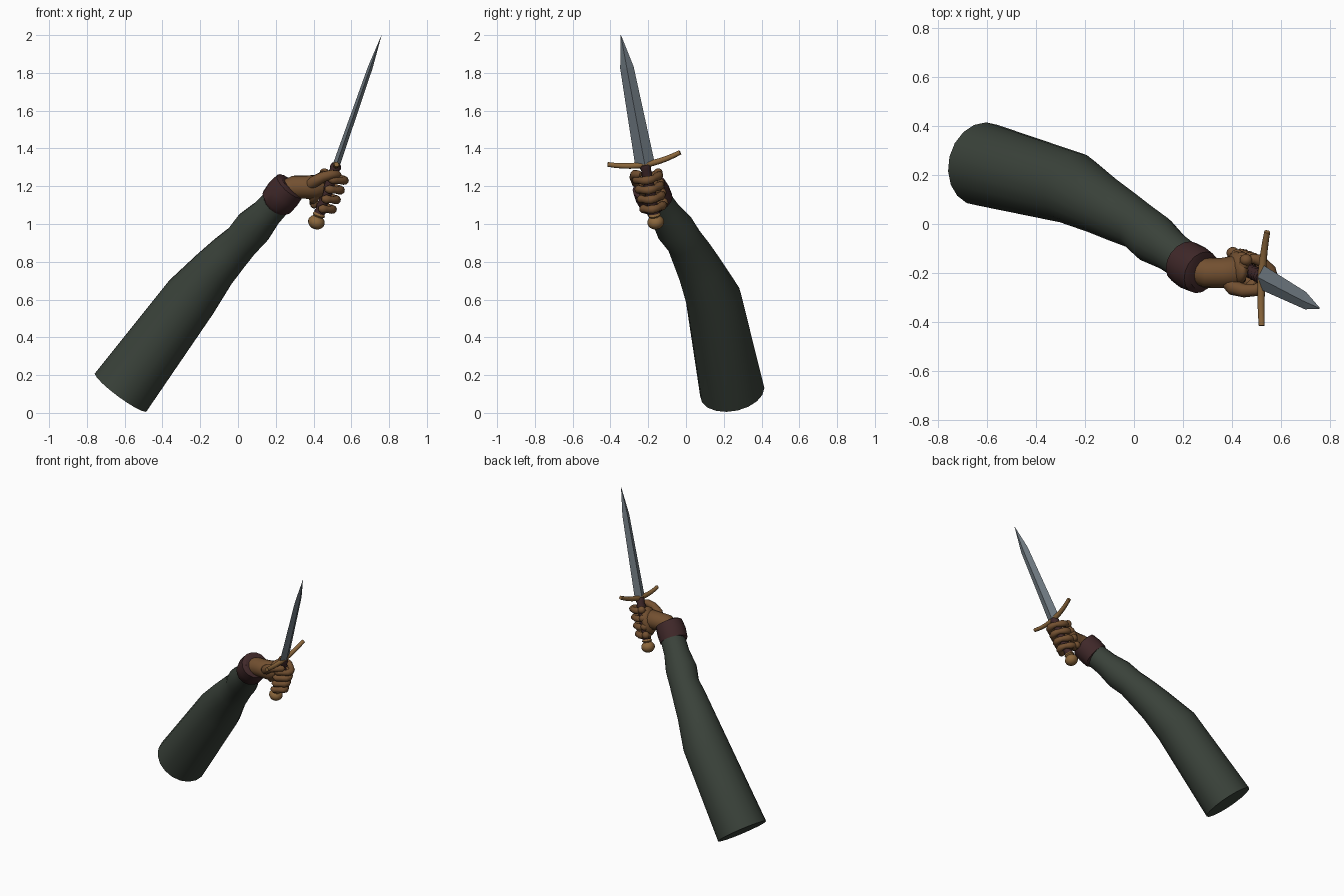
import bpy, bmesh, math
from mathutils import Vector, Matrix

cube = bpy.data.objects.get("Cube")
if cube:
    bpy.data.objects.remove(cube)


def material(name, rgb):
    m = bpy.data.materials.new(name)
    m.use_nodes = True
    m.diffuse_color = (*rgb, 1)
    b = next(n for n in m.node_tree.nodes if n.type == 'BSDF_PRINCIPLED')
    b.inputs["Base Color"].default_value = (*rgb, 1)
    b.inputs["Roughness"].default_value = 0.7
    return m


GREEN = material("dark green cloth", (0.042, 0.054, 0.042))
MAROON = material("dark maroon leather", (0.05, 0.021, 0.022))
TAN = material("brown leather", (0.17, 0.08, 0.03))
BRASS = material("old brass", (0.26, 0.135, 0.045))
STEEL = material("grey steel", (0.17, 0.205, 0.235))


def finish(bm, name, mat, angle, matrix):
    bmesh.ops.recalc_face_normals(bm, faces=bm.faces)
    mesh = bpy.data.meshes.new(name)
    bm.to_mesh(mesh)
    bm.free()
    mesh.materials.append(mat)
    ob = bpy.data.objects.new(name, mesh)
    bpy.context.collection.objects.link(ob)
    ob.matrix_world = matrix
    bpy.ops.object.select_all(action='DESELECT')
    ob.select_set(True)
    bpy.context.view_layer.objects.active = ob
    if angle:
        bpy.ops.object.shade_smooth_by_angle(angle=math.radians(angle))
    return ob


def tube(name, path, mat, sides=12, angle=50, matrix=Matrix(), squash=1.0):
    """Loft rings along a path of (x, y, z, radius)."""
    bm = bmesh.new()
    pts = [Vector(p[:3]) for p in path]
    side, rings = None, []
    for i, p in enumerate(path):
        t = (pts[min(i + 1, len(pts) - 1)] - pts[max(i - 1, 0)]).normalized()
        if side is None:
            side = Vector((0, 1, 0)) if abs(t.y) < 0.8 else Vector((1, 0, 0))
        side = (side - t * side.dot(t)).normalized()
        other = t.cross(side)
        ring = []
        for k in range(sides):
            a = math.tau * k / sides
            ring.append(bm.verts.new(pts[i] + p[3] * (side * math.cos(a) + other * squash * math.sin(a))))
        rings.append(ring)
    for a, b in zip(rings, rings[1:]):
        for k in range(sides):
            n = (k + 1) % sides
            bm.faces.new((a[k], a[n], b[n], b[k]))
    bm.faces.new(rings[0])
    bm.faces.new(rings[-1])
    return finish(bm, name, mat, angle, matrix)


def ball(name, mat, matrix, center, size):
    bm = bmesh.new()
    bmesh.ops.create_uvsphere(bm, u_segments=16, v_segments=10, radius=1)
    bmesh.ops.transform(bm, matrix=Matrix.LocRotScale(Vector(center), None, Vector(size)), verts=bm.verts)
    return finish(bm, name, mat, 60, matrix)


# Sleeve with loose folds, and its leather cuff
tube("sleeve", [(-0.62, 0.245, 0.11, 0.172), (-0.25, 0.145, 0.61, 0.148),
                (-0.13, 0.075, 0.755, 0.122), (-0.05, 0.03, 0.84, 0.11),
                (0.02, -0.01, 0.91, 0.098), (0.08, -0.06, 0.98, 0.103),
                (0.15, -0.11, 1.055, 0.084), (0.22, -0.16, 1.13, 0.08)], GREEN, 18)
tube("cuff", [(0.2, -0.15, 1.11, 0.078), (0.205, -0.155, 1.115, 0.092),
              (0.24, -0.178, 1.16, 0.096), (0.275, -0.198, 1.2, 0.09),
              (0.28, -0.2, 1.205, 0.07)], MAROON, 16, 35)

# Dagger frame: origin at the pommel, local z toward the tip
base, tip = Vector((0.415, -0.16, 1.01)), Vector((0.76, -0.345, 2.0))
zl = (tip - base).normalized()
yl = Vector((0, 1, 0))
yl = (yl - zl * yl.dot(zl)).normalized()
xl = yl.cross(zl)
D = Matrix.Translation(base) @ Matrix((xl, yl, zl)).transposed().to_4x4()
length = (tip - base).length

# Blade: diamond section with a tapering point
tube("blade", [(0, 0, 0.335, 0.052), (0, 0, 0.88, 0.036), (0, 0, length, 0.0008)],
     STEEL, 4, 0, D, 0.36)

# Crossguard curving toward the blade
guard = []
for i in range(11):
    s = -1 + i / 5
    guard.append((0, 0.195 * s, 0.328 + 0.035 * abs(s) ** 2, 0.018 - 0.005 * abs(s)))
tube("crossguard", guard, BRASS, 8, 50, D)

# Grip with wrapped ridges, and pommel
grip = []
for i in range(17):
    grip.append((0, 0, 0.04 + 0.29 * i / 16, 0.03 if i % 2 else 0.025))
tube("grip", grip, MAROON, 12, 50, D)
ball("pommel", BRASS, D, (0, 0, 0), (0.045, 0.045, 0.038))
tube("pommel_collar", [(0, 0, 0.03, 0.026), (0, 0, 0.04, 0.034), (0, 0, 0.055, 0.026)], BRASS, 12, 50, D)

# Gloved wrist, palm and thumb
tube("wrist", [(0.25, -0.185, 1.175, 0.06), (0.3, -0.2, 1.195, 0.062),
               (0.36, -0.2, 1.195, 0.062), (0.41, -0.195, 1.195, 0.066),
               (0.45, -0.19, 1.19, 0.045)], TAN, 14)
ball("palm", TAN, D, (-0.055, 0.01, 0.175), (0.036, 0.068, 0.092))
tube("thumb", [(0.37, -0.225, 1.2, 0.026), (0.405, -0.26, 1.225, 0.032),
               (0.45, -0.272, 1.25, 0.028), (0.495, -0.27, 1.262, 0.025),
               (0.53, -0.25, 1.262, 0.021), (0.54, -0.24, 1.262, 0.01)], TAN, 10)

# Four fingers wrapped round the grip, swelling at the knuckles
for n, name in enumerate(("little", "ring", "middle", "index")):
    height = 0.085 + 0.056 * n
    reach = 0.052 + 0.003 * n
    path = []
    for i in range(14):
        a = math.radians(165 - 270 * i / 13)
        r = 0.021 + 0.003 * math.cos(i * math.pi / 2)
        if i in (0, 13):
            r = 0.011
        bulge = reach + 0.006 * math.cos(3 * a)
        path.append((bulge * math.cos(a), bulge * math.sin(a), height + 0.008 * math.cos(a), r))
    tube(name + "_finger", path, TAN, 10, 60, D)
    a = math.radians(135)
    ball(name + "_knuckle", TAN, D, (-0.045, 0.058, height), (0.026, 0.024, 0.025))
